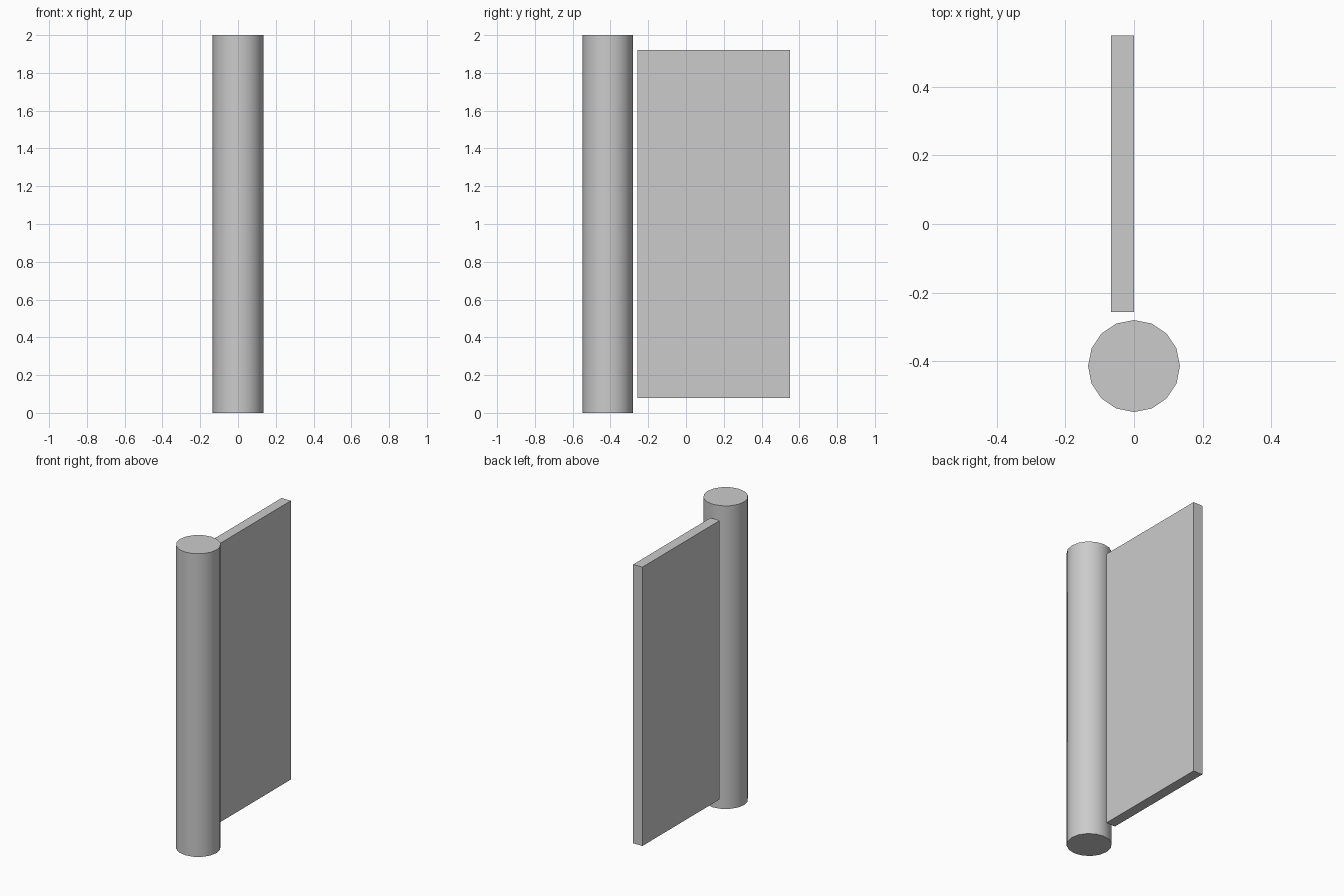
import bpy
import math

if "Cube" in bpy.data.objects:
    bpy.data.objects.remove(bpy.data.objects["Cube"], do_unlink=True)

# Single plain grey
grey = bpy.data.materials.new("light grey")
grey.use_nodes = True
colour = (0.6, 0.6, 0.6, 1.0)
grey.diffuse_color = colour
grey.node_tree.nodes["Principled BSDF"].inputs["Base Color"].default_value = colour

# Round post, 16 sides, smooth with sharp rims
bpy.ops.mesh.primitive_cylinder_add(vertices=16, radius=0.134, depth=2.0,
                                    location=(0, -0.414, 1.0))
post = bpy.context.object
post.name = "post"
post.data.materials.append(grey)
bpy.ops.object.shade_smooth_by_angle(angle=math.radians(30))

# Flat panel, standing just behind the post and offset to the right
low, high = (-0.067, -0.256, 0.08), (0.0, 0.55, 1.92)
bpy.ops.mesh.primitive_cube_add(size=1, location=[(a + b) / 2 for a, b in zip(low, high)])
panel = bpy.context.object
panel.name = "panel"
panel.scale = [b - a for a, b in zip(low, high)]
bpy.ops.object.transform_apply(location=False, rotation=False, scale=True)
panel.data.materials.append(grey)
